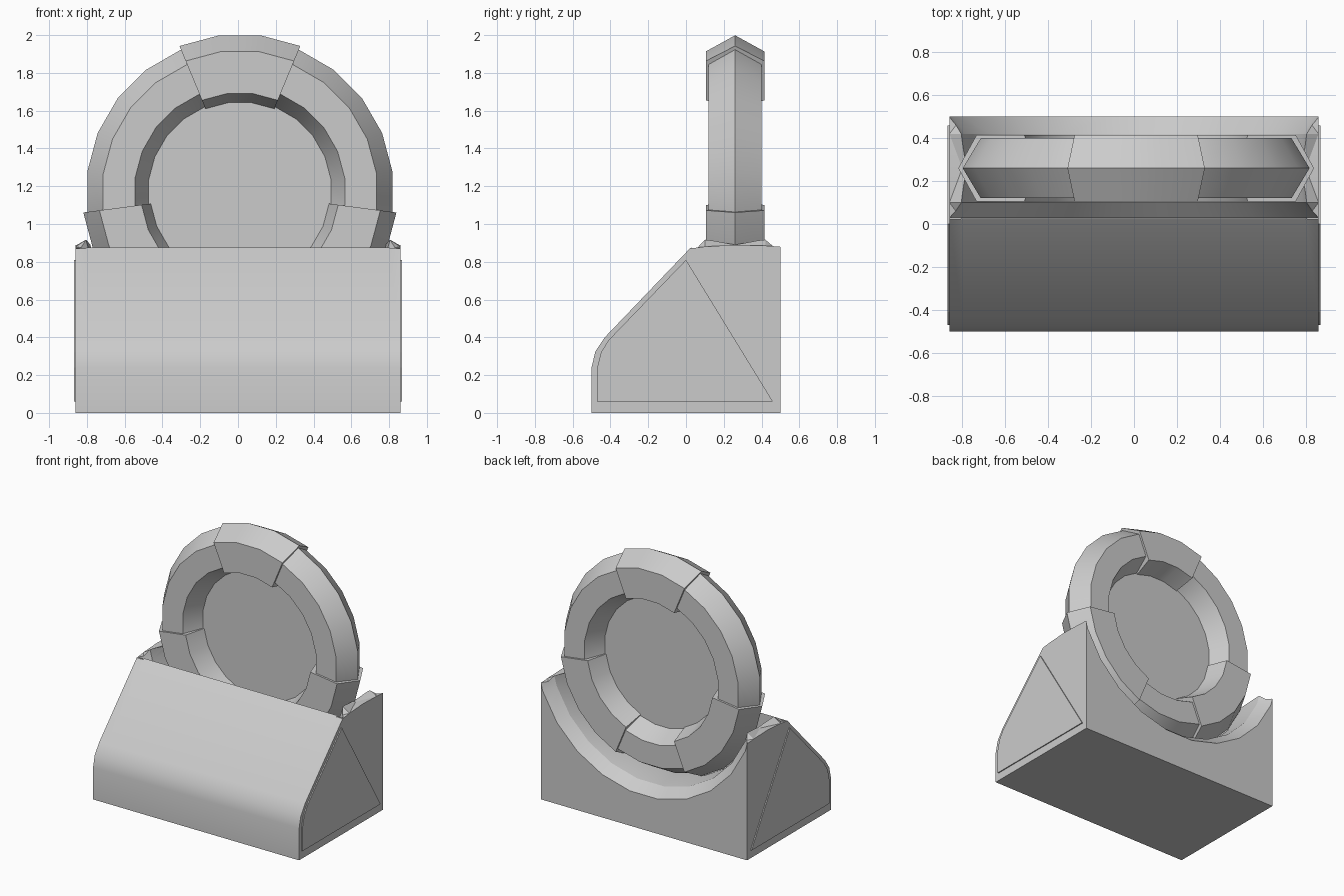
import bpy, bmesh, math

if "Cube" in bpy.data.objects:
    bpy.data.objects.remove(bpy.data.objects["Cube"])

CX, CY, CZ = 0.01, 0.26, 1.17      # ring centre
STEP = 15                          # 24-sided ring


def finish(bm, name, smooth=None):
    bmesh.ops.recalc_face_normals(bm, faces=bm.faces[:])
    me = bpy.data.meshes.new(name)
    bm.to_mesh(me)
    bm.free()
    ob = bpy.data.objects.new(name, me)
    bpy.context.collection.objects.link(ob)
    if smooth:
        bpy.ops.object.select_all(action='DESELECT')
        ob.select_set(True)
        bpy.context.view_layer.objects.active = ob
        bpy.ops.object.shade_smooth_by_angle(angle=math.radians(smooth))
    return ob


def bridge(bm, a, b):
    n = len(a)
    for i in range(n):
        bm.faces.new((a[i], a[(i + 1) % n], b[(i + 1) % n], b[i]))


def sweep(name, section, start, end, smooth=None):
    """Revolve a closed (radius, y) section about the ring axis, between angles."""
    bm = bmesh.new()
    full = end - start >= 360
    count = round((end - start) / STEP) + (0 if full else 1)
    loops = []
    for i in range(count):
        a = math.radians(start + i * STEP)
        loops.append([bm.verts.new((CX + r * math.cos(a), y, CZ + r * math.sin(a)))
                      for r, y in section])
    for a, b in zip(loops, loops[1:]):
        bridge(bm, a, b)
    if full:
        bridge(bm, loops[-1], loops[0])
    else:
        bm.faces.new(loops[0])
        bm.faces.new(loops[-1])
    return finish(bm, name, smooth)


# Wedge base: profile lofted across x, top corners slightly raised inward
front = [(0.5, 0), (-0.5, 0), (-0.5, 0.24), (-0.48, 0.325), (-0.43, 0.4), (0.02, 0.87)]
outer = front + [(0.1, 0.88), (0.26, 0.89), (0.42, 0.885), (0.5, 0.88)]
inner = front + [(0.1, 0.92), (0.26, 0.89), (0.42, 0.92), (0.5, 0.88)]
bm = bmesh.new()
loops = [[bm.verts.new((x, y, z)) for y, z in prof]
         for x, prof in ((-0.86, outer), (-0.8, inner), (0.8, inner), (0.86, outer))]
for a, b in zip(loops, loops[1:]):
    bridge(bm, a, b)
bm.faces.new(loops[0])
bm.faces.new(loops[-1])
bmesh.ops.triangulate(bm, faces=bm.faces[:])
base = finish(bm, "base")

# Cradle cutter: V-shaped groove of revolution open at the back
bm = bmesh.new()
rings = []
for r, y in ((0.915, 0.03), (0.85, 0.1), (0.835, 0.26), (0.85, 0.42), (0.915, 0.5), (0.95, 0.55)):
    rings.append([bm.verts.new((r * math.cos(math.radians(7.5 + k * STEP)), y,
                                CZ + r * math.sin(math.radians(7.5 + k * STEP))))
                  for k in range(24)])
for a, b in zip(rings, rings[1:]):
    bridge(bm, a, b)
bm.faces.new(rings[0])
bm.faces.new(rings[-1])
cutter = finish(bm, "cradle_cutter")
cutter.hide_render = True
mod = base.modifiers.new("cradle", 'BOOLEAN')
mod.operation = 'DIFFERENCE'
mod.solver = 'EXACT'
mod.object = cutter
bpy.ops.object.select_all(action='DESELECT')
base.select_set(True)
bpy.context.view_layer.objects.active = base
bpy.ops.object.modifier_apply(modifier="cradle")
bpy.data.objects.remove(cutter)
bpy.ops.object.shade_smooth_by_angle(angle=math.radians(28))

# Thin raised side panels
panel = [(-0.47, 0.06), (-0.47, 0.24), (-0.45, 0.32), (-0.41, 0.385), (0, 0.81), (0.46, 0.06)]
for side, label in ((-1, "left"), (1, "right")):
    bm = bmesh.new()
    a = [bm.verts.new((side * 0.85, y, z)) for y, z in panel]
    b = [bm.verts.new((side * 0.868, y, z)) for y, z in panel]
    bridge(bm, a, b)
    bm.faces.new(a)
    bm.faces.new(b)
    finish(bm, "side_panel_" + label)

# Ring
sweep("ring", [(0.815, CY), (0.73, 0.12), (0.56, 0.12), (0.485, CY), (0.56, 0.4), (0.73, 0.4)],
      7.5, 367.5, 20)

# Clamps around the ring: top, and two lower ones sitting in the cradle
clamp = [(0.836, CY), (0.75, 0.105), (0.525, 0.105), (0.475, CY), (0.525, 0.415), (0.75, 0.415)]
sweep("top_clamp", clamp, 67.5, 112.5, 20)
sweep("right_clamp", clamp, -67.5, -7.5, 20)
sweep("left_clamp", clamp, 187.5, 247.5, 20)

# Flat disc filling the ring
bm = bmesh.new()
rims = [[bm.verts.new((CX + 0.5 * math.cos(math.radians(7.5 + k * STEP)), y,
                       CZ + 0.5 * math.sin(math.radians(7.5 + k * STEP)))) for k in range(24)]
        for y in (CY - 0.004, CY + 0.004)]
bridge(bm, rims[0], rims[1])
bm.faces.new(rims[0])
bm.faces.new(rims[1])
finish(bm, "disc")
